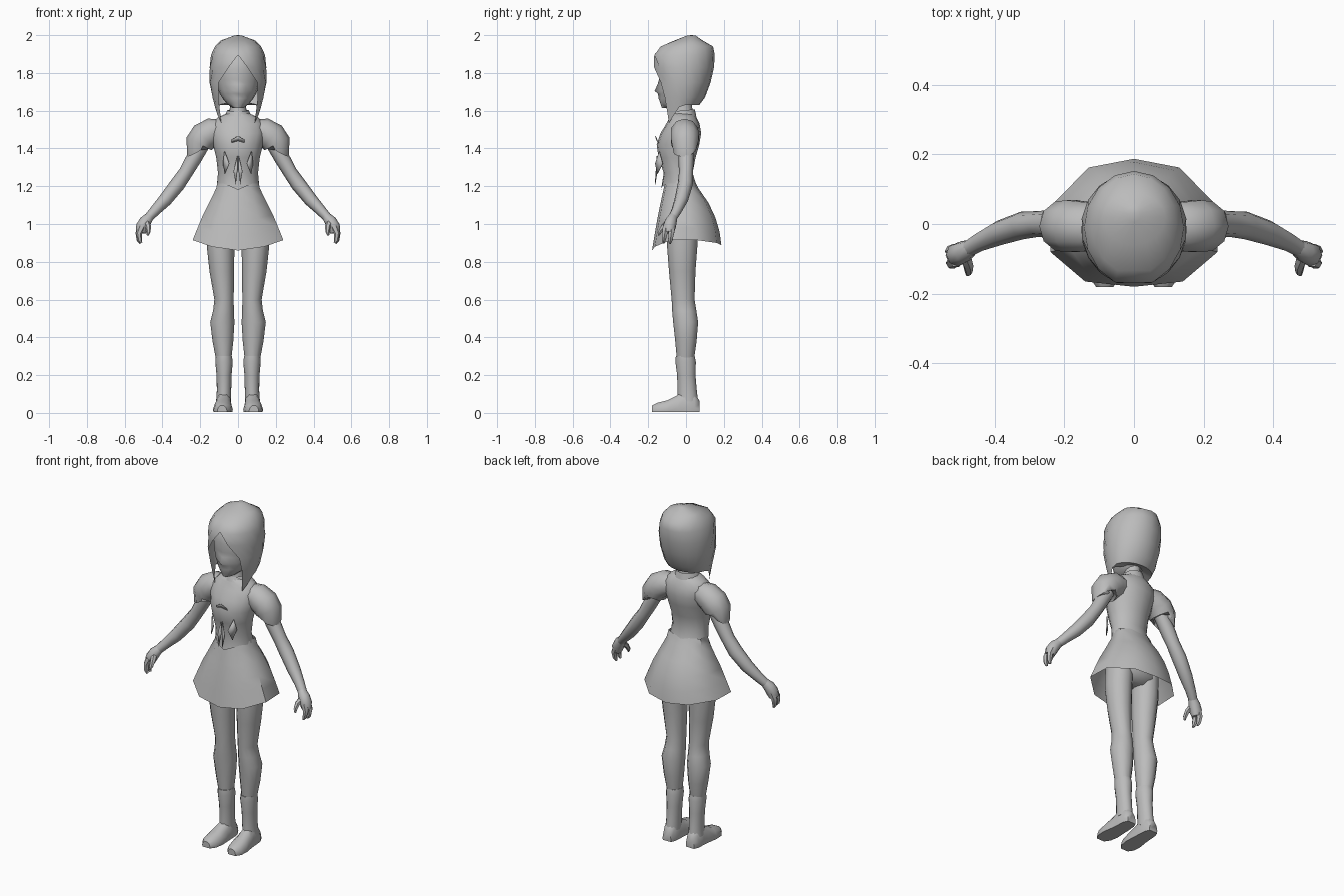
import bpy, bmesh, math
from mathutils import Vector

grey = bpy.data.materials.new("plain_grey")
grey.diffuse_color = (0.5, 0.5, 0.5, 1)


def finish(name, bm, angle=50, mirror=False):
    """Turn a bmesh into a smooth shaded object, optionally mirrored in x."""
    bmesh.ops.recalc_face_normals(bm, faces=bm.faces)
    me = bpy.data.meshes.new(name)
    bm.to_mesh(me)
    bm.free()
    me.materials.append(grey)
    ob = bpy.data.objects.new(name, me)
    bpy.context.collection.objects.link(ob)
    if mirror:
        ob.modifiers.new("mirror", 'MIRROR').use_clip = False
    bpy.ops.object.select_all(action='DESELECT')
    ob.select_set(True)
    bpy.context.view_layer.objects.active = ob
    bpy.ops.object.shade_smooth_by_angle(angle=math.radians(angle))
    return ob


def loft(bm, rings, closed=True, caps=(True, True)):
    """Skin a list of equally long point rings."""
    vs = [[bm.verts.new(p) for p in r] for r in rings]
    n = len(vs[0])
    for a, b in zip(vs, vs[1:]):
        for i in range(n if closed else n - 1):
            j = (i + 1) % n
            bm.faces.new((a[i], a[j], b[j], b[i]))
    if caps[0]:
        bm.faces.new(vs[0])
    if caps[1]:
        bm.faces.new(vs[-1])
    return vs


def oval(z, xc, rx, yf, yb, n=12, mid=None):
    """Level ring with separate front and back depth; angle 0 is the front."""
    yc = (yf + yb) / 2 if mid is None else mid
    pts = []
    for i in range(n):
        a = math.tau * i / n
        c = math.cos(a)
        y = yc - c * (yc - yf) if c > 0 else yc - c * (yb - yc)
        pts.append((xc + rx * math.sin(a), y, z))
    return pts


def tube(bm, path, n=8):
    """Round limb along (x, y, z, radius) points."""
    P = [Vector(p[:3]) for p in path]
    rings = []
    for i, p in enumerate(P):
        t = (P[min(i + 1, len(P) - 1)] - P[max(i - 1, 0)]).normalized()
        u = Vector((0, 1, 0)).cross(t).normalized()
        w = t.cross(u)
        rings.append([p + path[i][3] * (math.cos(k * math.tau / n) * u + math.sin(k * math.tau / n) * w)
                      for k in range(n)])
    loft(bm, rings)


# Bodice: the bottom edge dips to a point in front
bm = bmesh.new()
rings = [oval(z, 0, rx, f, b, 16) for z, rx, f, b in [
    (1.59, .05, -.075, .04), (1.565, .105, -.085, .055), (1.53, .14, -.105, .072),
    (1.48, .145, -.135, .08), (1.42, .132, -.155, .07), (1.35, .115, -.145, .05),
    (1.27, .106, -.118, .035), (1.215, .111, -.12, .052)]]
rings[-1] = [(x, y - (.012 if i in (15, 0, 1) else 0), z - (.035 if i == 0 else .015 if i in (1, 15) else 0))
             for i, (x, y, z) in enumerate(rings[-1])]
loft(bm, rings, caps=(True, False))
finish("bodice", bm)

# Skirt: open ten-sided bell, hem lower in front and behind
bm = bmesh.new()
half = [(0, -.18), (.14, -.165), (.24, -.08), (.235, .055), (.13, .162), (0, .187)]
hem = half + [(-x, y) for x, y in half[-2:0:-1]]
drop = [.055, .035, 0, 0, .015, .027]
drop += drop[-2:0:-1]
rings = []
for z, kx, kf, kb in [(1.23, .45, .60, .24), (1.19, .48, .66, .36), (1.12, .62, .76, .64),
                      (1.05, .77, .85, .83), (.98, .89, .93, .95), (.915, 1, 1, 1)]:
    f = (1.23 - z) / .315
    rings.append([(x * kx, y * (kf if y < 0 else kb), z - d * f) for (x, y), d in zip(hem, drop)])
loft(bm, rings, caps=(False, False))
finish("skirt", bm)

# Hips hidden under the skirt
bm = bmesh.new()
loft(bm, [oval(1.12, 0, .12, -.085, .07), oval(1.03, 0, .155, -.1, .085),
          oval(.96, 0, .15, -.09, .075), oval(.92, 0, .07, -.05, .04)])
finish("hips", bm)

# Legs
bm = bmesh.new()
loft(bm, [oval(z, x, r, f, b) for z, x, r, f, b in [
    (1.02, .088, .072, -.1, .068), (.88, .092, .073, -.1, .06), (.75, .086, .065, -.09, .05),
    (.6, .074, .051, -.076, .045), (.54, .077, .055, -.073, .055), (.48, .083, .064, -.068, .064),
    (.38, .08, .055, -.057, .056), (.28, .076, .04, -.048, .042)]])
finish("leg", bm, mirror=True)

# Boot shafts and feet
bm = bmesh.new()
loft(bm, [oval(z, x, r, f, b) for z, x, r, f, b in [
    (.3, .075, .043, -.054, .046), (.27, .074, .046, -.056, .052), (.2, .074, .04, -.047, .05),
    (.12, .074, .038, -.045, .057), (.06, .076, .04, -.045, .064)]])
finish("boot_shaft", bm, mirror=True)
bm = bmesh.new()
section = [(-1, 0), (-1.05, .25), (-.85, .7), (-.4, 1), (.4, 1), (.85, .7), (1.05, .25), (1, 0)]
loft(bm, [[(x + s * w, y, .004 + t * h) for s, t in section] for y, x, w, h in [
    (.072, .076, .026, .06), (.045, .076, .038, .1), (0, .076, .041, .115), (-.045, .077, .044, .09),
    (-.1, .08, .05, .062), (-.15, .083, .044, .05), (-.18, .084, .024, .035)]])
finish("foot", bm, mirror=True)

# Puffed sleeves
bm = bmesh.new()
tube(bm, [(.09, -.01, 1.495, .062), (.135, -.008, 1.488, .074), (.18, -.006, 1.462, .078),
          (.206, -.006, 1.425, .074), (.218, -.006, 1.39, .062), (.2, -.004, 1.415, .04)], 10)
finish("sleeve", bm, mirror=True)

# Arms
bm = bmesh.new()
tube(bm, [(.19, 0, 1.42, .04), (.235, 0, 1.345, .041), (.275, 0, 1.275, .037), (.32, -.004, 1.21, .04),
          (.385, -.025, 1.128, .036), (.44, -.05, 1.07, .028), (.477, -.072, 1.03, .024)])
finish("arm", bm, mirror=True)

# Hands: palm, two finger groups, thumb
bm = bmesh.new()
tube(bm, [(.468, -.068, 1.04, .024), (.49, -.08, 1.015, .032), (.507, -.088, .985, .034), (.515, -.09, .955, .026)])
tube(bm, [(.51, -.105, .985, .02), (.524, -.112, .95, .016), (.52, -.118, .915, .012), (.512, -.118, .9, .006)], 6)
tube(bm, [(.51, -.075, .985, .02), (.526, -.078, .95, .017), (.524, -.083, .915, .013), (.516, -.085, .897, .006)], 6)
tube(bm, [(.485, -.09, 1.01, .018), (.475, -.12, .985, .015), (.474, -.138, .958, .011), (.478, -.145, .94, .005)], 6)
finish("hand", bm, mirror=True)

# Neck and collar
bm = bmesh.new()
loft(bm, [oval(1.68, 0, .042, -.055, .035), oval(1.62, 0, .042, -.062, .032), oval(1.55, 0, .055, -.077, .045)])
finish("neck", bm)
bm = bmesh.new()
rings = [oval(1.57, 0, .072, -.085, .055), oval(1.6, 0, .056, -.075, .046)]
rings[1] = [(x, y, z + .1 * (y + .03)) for x, y, z in rings[1]]
loft(bm, rings, caps=(False, False))
finish("collar", bm)

# Head: rings from crown to chin, with nose and eye hollows
bm = bmesh.new()
rings = [oval(z, 0, rx, f, b, 16, m) for z, rx, f, b, m in [
    (1.93, .06, -.09, .05, -.02), (1.88, .1, -.135, .1, -.02), (1.82, .118, -.148, .12, -.02),
    (1.765, .116, -.143, .11, -.02), (1.74, .112, -.142, .1, -.02), (1.705, .102, -.143, .08, -.02),
    (1.69, .096, -.14, .07, -.02), (1.665, .082, -.14, .05, -.03), (1.64, .062, -.136, .03, -.04),
    (1.615, .032, -.128, 0, -.06)]]
for k, push in [(4, -.008), (5, -.023), (6, -.008), (7, -.005)]:
    x, y, z = rings[k][0]
    rings[k][0] = (x, y + push, z)
for i in (1, 15):
    x, y, z = rings[4][i]
    rings[4][i] = (x, y + .006, z)
loft(bm, rings)
finish("head", bm, 60)

# Hair: parted bob, each ring opens wider around the face toward the bottom
bm = bmesh.new()
N = 9
rows = []
for z, a0, rx, yf, yb, yc in [
        (1.998, 0, .02, .005, .05, .03), (1.972, 0, .09, -.06, .088, .02), (1.94, 0, .122, -.145, .143, 0),
        (1.895, 0, .143, -.18, .152, -.01), (1.83, 19, .152, -.178, .148, -.01),
        (1.75, 43, .151, -.175, .13, -.02), (1.67, 50, .136, -.163, .1, -.02), (1.63, 54, .122, -.145, .07, -.02)]:
    row = []
    for i in range(N):
        a = math.radians(a0 + (180 - a0) * i / (N - 1))
        c = math.cos(a)
        y = yc - c * (yc - yf if c > 0 else yb - yc)
        part = .012 if i == 0 and 1.88 < z < 1.96 else 0
        row.append((rx * math.sin(a), y + part, z))
    rows.append(row)
# front lock drawn down to a point
rows[-1][0] = (.088, -.09, 1.535)
rows[-1][1] = (.108, -.065, 1.575)
rows[-1][2] = (.122, -.035, 1.62)
vs = loft(bm, rows, False, (False, False))
# underside of the back hair
inner = [bm.verts.new((x * .4, y * .4, 1.645)) for x, y, z in rows[-1][2:]]
for i in range(len(inner) - 1):
    bm.faces.new((vs[-1][i + 2], vs[-1][i + 3], inner[i + 1], inner[i]))
# crown cap, half
top = bm.verts.new((0, .03, 2.0))
for i in range(N - 1):
    bm.faces.new((vs[0][i], vs[0][i + 1], top))
finish("hair", bm, 60, mirror=True)

# Bodice trim: thin ribbon tails and lacing points
bm = bmesh.new()
for plate in [[(.004, -.152, 1.36), (.024, -.156, 1.28), (.012, -.162, 1.21), (.004, -.15, 1.28)],
              [(.07, -.14, 1.385), (.045, -.162, 1.32), (.068, -.15, 1.265), (.078, -.122, 1.32)],
              [(0, -.163, 1.465), (.034, -.158, 1.445), (.034, -.147, 1.43), (0, -.153, 1.44)]]:
    bm.faces.new([bm.verts.new(p) for p in plate])
ob = finish("bodice_trim", bm, mirror=True)
ob.modifiers.new("thickness", 'SOLIDIFY').thickness = .003
